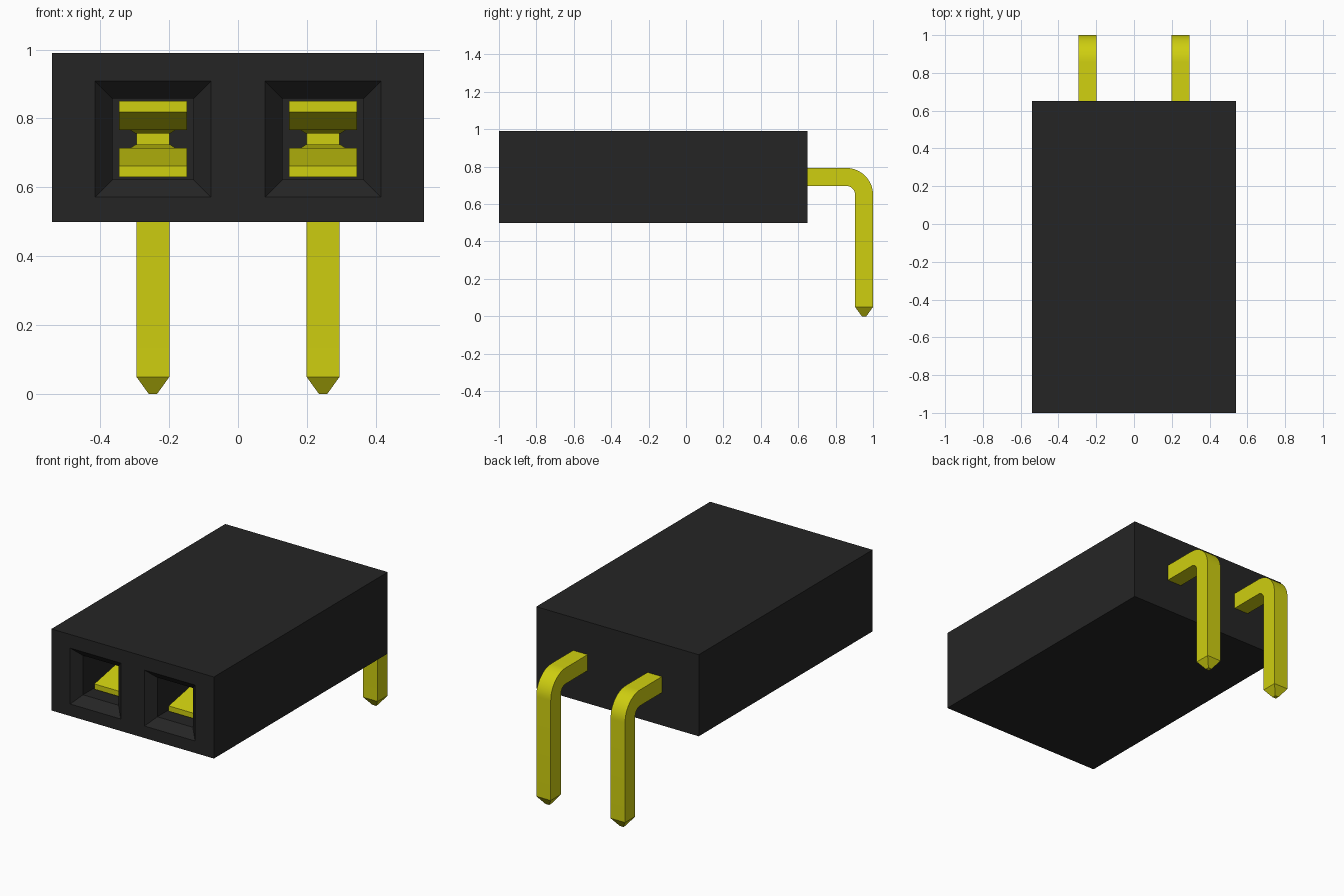
import bpy, bmesh, math
from mathutils import Vector

old = bpy.data.objects.get("Cube")
if old:
    bpy.data.objects.remove(old, do_unlink=True)


def material(name, color):
    m = bpy.data.materials.new(name)
    m.use_nodes = True
    m.diffuse_color = (*color, 1)
    m.node_tree.nodes["Principled BSDF"].inputs["Base Color"].default_value = (*color, 1)
    return m


black = material("black_plastic", (0.0185, 0.0185, 0.0185))
yellow = material("yellow_metal", (0.62, 0.62, 0.005))


def loft(name, rings, mat):
    """Join four-sided rings into a closed solid."""
    bm = bmesh.new()
    loops = [[bm.verts.new(p) for p in ring] for ring in rings]
    for a, b in zip(loops, loops[1:]):
        for i in range(4):
            j = (i + 1) % 4
            bm.faces.new((a[i], a[j], b[j], b[i]))
    bm.faces.new(loops[0])
    bm.faces.new(loops[-1])
    bmesh.ops.recalc_face_normals(bm, faces=bm.faces)
    mesh = bpy.data.meshes.new(name)
    bm.to_mesh(mesh)
    bm.free()
    mesh.materials.append(mat)
    ob = bpy.data.objects.new(name, mesh)
    bpy.context.collection.objects.link(ob)
    return ob


def rect(cx, half, y, z0, z1):
    return [(cx - half, y, z0), (cx + half, y, z0), (cx + half, y, z1), (cx - half, y, z1)]


def activate(ob):
    bpy.ops.object.select_all(action='DESELECT')
    ob.select_set(True)
    bpy.context.view_layer.objects.active = ob


PITCH, MID, PIN_Z, PIN = 0.247, 0.74, 0.745, 0.048
SIDES = (("right", -PITCH), ("left", PITCH))

# Housing with two funnel-mouthed sockets
housing = loft("housing", [rect(0, 0.54, y, 0.5, 0.99) for y in (-1, 0.65)], black)
for side, cx in SIDES:
    steps = ((-1.02, 0.188), (-0.95, 0.118), (0.4, 0.118))
    cutter = loft(side + "_socket_cutter",
                  [rect(cx, h, y, MID - h, MID + h) for y, h in steps], black)
    cutter.hide_render = True
    activate(housing)
    mod = housing.modifiers.new("socket", 'BOOLEAN')
    mod.operation, mod.solver, mod.object = 'DIFFERENCE', 'EXACT', cutter
    bpy.ops.object.modifier_apply(modifier=mod.name)
    bpy.data.objects.remove(cutter, do_unlink=True)

# Spring contacts: wide sloping lips that narrow towards the pin
# (y, half width, distance of inner face from the middle)
LIP = ((-0.87, 0.0985, 0.078), (-0.6, 0.0985, 0.026), (-0.57, 0.065, 0.026),
       (-0.4, 0.05, 0.016), (0.41, 0.05, 0.016))
for side, cx in SIDES:
    for level, s in (("lower", -1), ("upper", 1)):
        loft(f"{side}_{level}_contact",
             [rect(cx, h, y, MID + s * 0.11, MID + s * d) for y, h, d in LIP], yellow)

# Bent pins with pointed tips
BEND, END_Y = 0.095, 0.952
for side, cx in SIDES:
    path = [(-0.2, PIN_Z, 0, PIN)]
    for i in range(13):
        a = math.pi / 2 * i / 12
        path.append((END_Y - BEND + BEND * math.sin(a),
                     PIN_Z - BEND + BEND * math.cos(a), a, PIN))
    path += [(END_Y, 0.05, math.pi / 2, PIN), (END_Y, 0, math.pi / 2, 0.012)]
    rings = []
    for y, z, a, h in path:
        out = Vector((0, math.sin(a), math.cos(a))) * h
        across = Vector((h, 0, 0))
        c = Vector((cx, y, z))
        rings.append([c - across - out, c + across - out, c + across + out, c - across + out])
    pin = loft(side + "_pin", rings, yellow)
    activate(pin)
    bpy.ops.object.shade_smooth_by_angle(angle=math.radians(30))
